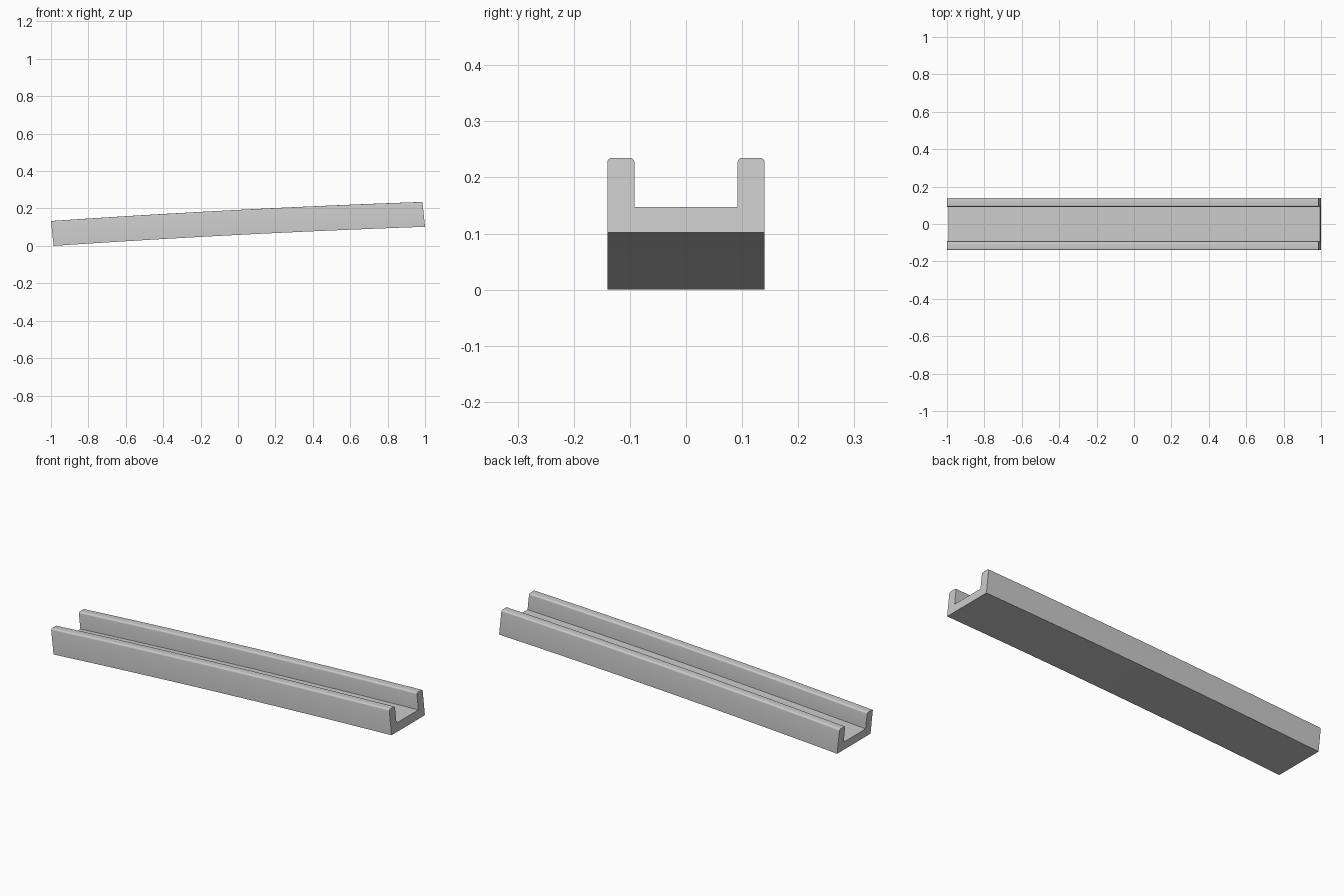
import bpy, bmesh, math

if "Cube" in bpy.data.objects:
    bpy.data.objects.remove(bpy.data.objects["Cube"])

W, WALL, H, FLOOR, R = 0.14, 0.048, 0.133, 0.045, 0.008
LEAN = 0.014 / H       # end faces lean back towards -x
SEGMENTS = 32


def corner(cy, cz, start):
    """Quarter-round corner, running counter-clockwise from start degrees."""
    return [(cy + R * math.cos(math.radians(start + a)),
             cz + R * math.sin(math.radians(start + a))) for a in (0, 22.5, 45, 67.5, 90)]


# U-shaped cross-section: right half, then its mirror image
inner = W - WALL
half = [(W, 0)] + corner(W - R, H - R, 0) + corner(inner + R, H - R, 90) + [(inner, FLOOR)]
profile = half + [(-y, z) for y, z in reversed(half)]

# Sweep the section along a gently bowed, rising path
bm = bmesh.new()
rings = []
for i in range(SEGMENTS + 1):
    t = i / SEGMENTS
    px = -0.986 + 1.986 * t
    pz = 0.102 * t + 0.008 * 4 * t * (1 - t)
    rings.append([bm.verts.new((px - LEAN * z, y, pz + z)) for y, z in profile])
n = len(profile)
for a, b in zip(rings, rings[1:]):
    for k in range(n):
        j = (k + 1) % n
        bm.faces.new((a[k], a[j], b[j], b[k]))
bm.faces.new(rings[0])
bm.faces.new(rings[-1])
bmesh.ops.recalc_face_normals(bm, faces=bm.faces)

mesh = bpy.data.meshes.new("curved_channel")
bm.to_mesh(mesh)
bm.free()
channel = bpy.data.objects.new("curved_channel", mesh)
bpy.context.collection.objects.link(channel)

# Smooth along the bow and lips, sharp at the ends and inner corners
bpy.context.view_layer.objects.active = channel
channel.select_set(True)
bpy.ops.object.shade_smooth_by_angle(angle=math.radians(30))
